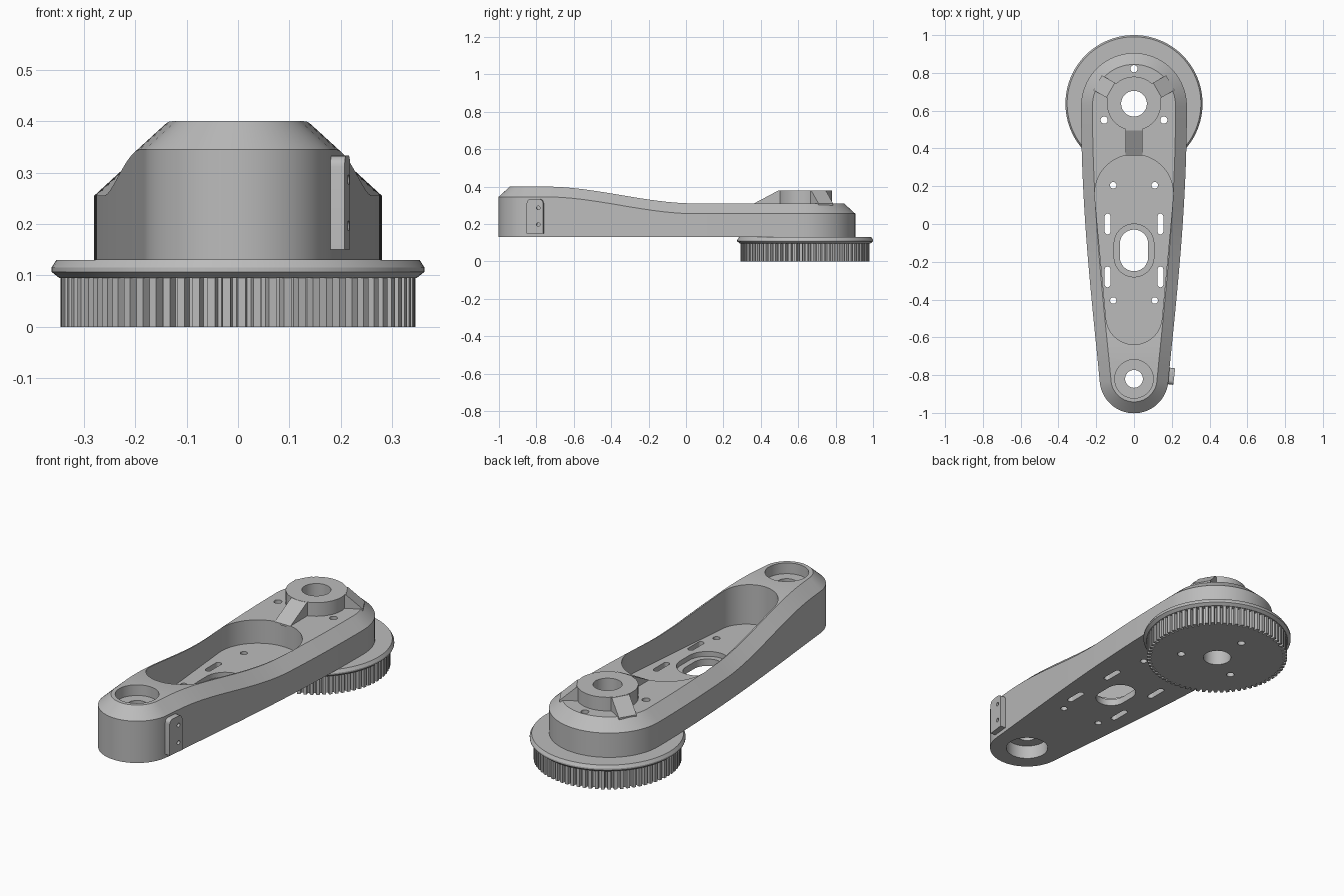
import bpy, bmesh, math
from mathutils import Matrix, Vector

if "Cube" in bpy.data.objects:
    bpy.data.objects.remove(bpy.data.objects["Cube"], do_unlink=True)

grey = bpy.data.materials.new("light_grey")
grey.use_nodes = True
grey.diffuse_color = (0.5, 0.5, 0.5, 1)
grey.node_tree.nodes["Principled BSDF"].inputs["Base Color"].default_value = (0.5, 0.5, 0.5, 1)

HUB = 0.637      # pulley axis along y
TIP = -0.82      # front bearing axis along y
BASE = 0.13      # underside of the arm


def make(name, bm):
    bmesh.ops.recalc_face_normals(bm, faces=bm.faces)
    mesh = bpy.data.meshes.new(name)
    bm.to_mesh(mesh)
    bm.free()
    mesh.materials.append(grey)
    ob = bpy.data.objects.new(name, mesh)
    bpy.context.collection.objects.link(ob)
    return ob


def loft(name, rings, strip_caps=False):
    """Join closed rings; strip caps link mirrored points across x."""
    bm = bmesh.new()
    loops = [[bm.verts.new(p) for p in ring] for ring in rings]
    n = len(loops[0])
    for a, b in zip(loops, loops[1:]):
        for i in range(n):
            j = (i + 1) % n
            bm.faces.new((a[i], a[j], b[j], b[i]))
    for loop in (loops[0], loops[-1]):
        if not strip_caps:
            bm.faces.new(loop)
            continue
        for i in range(n // 2):
            quad = [loop[i], loop[i + 1], loop[(n - i - 1) % n], loop[(n - i) % n]]
            bm.faces.new(list(dict.fromkeys(quad)))
    return make(name, bm)


def hull(name, x, y0, r0, y1, r1, z0, z1, steps=32):
    """Prism around two circles set along y; also gives slots and cylinders."""
    phi = math.asin((r1 - r0) / (y1 - y0)) if y1 != y0 else 0
    pts = []
    for y, r, start, sweep in ((y1, r1, -phi, math.pi + 2 * phi),
                               (y0, r0, math.pi + phi, math.pi - 2 * phi)):
        last = steps if y1 != y0 else steps - 1
        for i in range(last + 1):
            a = start + sweep * i / steps
            pts.append((x + r * math.cos(a), y + r * math.sin(a)))
    return loft(name, [[(px, py, z) for px, py in pts] for z in (z0, z1)])


def drum(name, x, y, r, z0, z1, steps=24):
    return hull(name, x, y, r, y, r, z0, z1, steps)


def finish(ob, cutters=()):
    bpy.ops.object.select_all(action="DESELECT")
    bpy.context.view_layer.objects.active = ob
    ob.select_set(True)
    for c in cutters:
        mod = ob.modifiers.new("cut", "BOOLEAN")
        mod.operation, mod.solver, mod.object = "DIFFERENCE", "EXACT", c
        bpy.ops.object.modifier_apply(modifier=mod.name)
    bpy.ops.object.shade_smooth_by_angle(angle=math.radians(25))


# arm outline: front arc, bowed side, rear arc, then mirrored
def top_height(y):
    t = min(1, max(0, (y + 0.75) / 0.8))
    return 0.40 - 0.09 * t * t * (3 - 2 * t)


half = []
for i in range(17):
    a = math.radians(-90 + 84 * i / 16)
    half.append((0.182 * math.cos(a), TIP + 0.182 * math.sin(a)))
for i in range(1, 40):
    t = i / 40
    half.append((0.181 + 0.099 * math.sin(t * math.pi / 2) ** 1.05, -0.84 + 1.46 * t))
for i in range(21):
    a = math.radians(90 * i / 20)
    half.append((0.28 * math.cos(a), 0.625 + 0.28 * math.sin(a)))
half[0], half[-1] = (0, half[0][1]), (0, half[-1][1])
outline = half + [(-x, y) for x, y in half[-2:0:-1]]


def inset(d):
    out = []
    for i, (x, y) in enumerate(outline):
        ax, ay = outline[i - 1]
        bx, by = outline[(i + 1) % len(outline)]
        n = Vector((by - ay, ax - bx)).normalized()
        out.append((x - n.x * d, y - n.y * d))
    return out


low = [(x, y, BASE) for x, y in outline]
shoulder = [(x, y, top_height(y) - 0.055) for x, y in outline]
crown = [(x, y, top_height(y)) for x, y in inset(0.06)]
arm = loft("arm_body", [low, shoulder, crown], strip_caps=True)

# shared through holes of arm, hub and pulley
bore = drum("bore_cutter", 0, HUB, 0.068, -0.1, 0.6, 32)
bolts = [drum("bolt_cutter", x, y, 0.019, -0.1, 0.6)
         for x, y in ((0, 0.822), (0.158, 0.55), (-0.158, 0.55))]

# pocket, floor openings and front bearing seat
cuts = [hull("pocket_cutter", 0, -0.49, 0.148, 0.16, 0.208, 0.19, 0.6, 48),
        hull("window_step_cutter", 0, -0.175, 0.105, -0.105, 0.105, 0.165, 0.3),
        hull("window_cutter", 0, -0.175, 0.075, -0.105, 0.075, 0, 0.3),
        drum("seat_top_cutter", 0, TIP, 0.102, 0.345, 0.6, 32),
        drum("seat_bottom_cutter", 0, TIP, 0.102, 0, 0.20, 32),
        drum("shaft_cutter", 0, TIP, 0.047, 0, 0.6)]
for side in (1, -1):
    for y in (0, -0.28):
        cuts.append(hull("slot_cutter", side * 0.14, y - 0.04, 0.015, y + 0.04, 0.015, 0, 0.3))
    for y in (0.205, -0.405):
        cuts.append(drum("screw_cutter", side * 0.11, y, 0.017, 0, 0.3))
finish(arm, cuts + [bore] + bolts)

# raised hub and its three sloping ribs
hub = drum("hub", 0, HUB, 0.143, 0.30, 0.38, 48)
finish(hub, [bore])
for name, angle, reach in (("front_rib", -90, 0.275), ("left_rib", 30, 0.222), ("right_rib", 150, 0.222)):
    profile = ((0.10, 0.30), (0.10, 0.379), (0.143, 0.379), (reach, 0.309), (reach, 0.30))
    rib = loft(name, [[(r, w, z) for r, z in profile] for w in (-0.045, 0.045)])
    rib.data.transform(Matrix.Translation((0, HUB, 0)) @ Matrix.Rotation(math.radians(angle), 4, "Z"))

# toothed pulley with flange
TEETH = 72
teeth = []
for i in range(TEETH):
    for part, r in ((0, 0.345), (0.5, 0.345), (0.62, 0.325), (0.88, 0.325)):
        a = 2 * math.pi * (i + part) / TEETH
        teeth.append((r * math.cos(a), HUB + r * math.sin(a)))
pulley = loft("pulley_teeth", [[(x, y, z) for x, y in teeth] for z in (0, 0.097)])
rings = []
for r, z in ((0.348, 0.095), (0.363, 0.107), (0.363, 0.115), (0.354, 0.1295)):
    rings.append([(r * math.cos(math.tau * i / 96), HUB + r * math.sin(math.tau * i / 96), z)
                  for i in range(96)])
flange = loft("pulley_flange", rings)
for ob in (pulley, flange):
    finish(ob, [bore] + bolts)

# side tab with two screw holes, leaning with the arm wall
bm = bmesh.new()
bmesh.ops.create_cube(bm, size=1, matrix=Matrix.Diagonal((0.03, 0.088, 0.183, 1)))
edges = [e for e in bm.edges if all(v.co.z > 0 for v in e.verts)
         and abs(e.verts[0].co.x - e.verts[1].co.x) > 0.01]
bmesh.ops.bevel(bm, geom=edges, offset=0.022, segments=5, affect="EDGES", profile=0.5)
tab = make("side_tab", bm)
tab_place = Matrix.Translation((0.198, -0.806, 0.2415)) @ Matrix.Rotation(math.radians(-7), 4, "Z")
tab.data.transform(tab_place)
tab_cuts = []
for z in (-0.045, 0.045):
    bm = bmesh.new()
    bmesh.ops.create_cone(bm, cap_ends=True, segments=16, radius1=0.01, radius2=0.01, depth=0.03,
                          matrix=tab_place @ Matrix.Translation((0.015, 0.018, z)) @ Matrix.Rotation(math.pi / 2, 4, "Y"))
    tab_cuts.append(make("tab_hole_cutter", bm))
finish(tab, tab_cuts)

# remove the helpers
for c in cuts + bolts + tab_cuts + [bore]:
    bpy.data.objects.remove(c, do_unlink=True)
